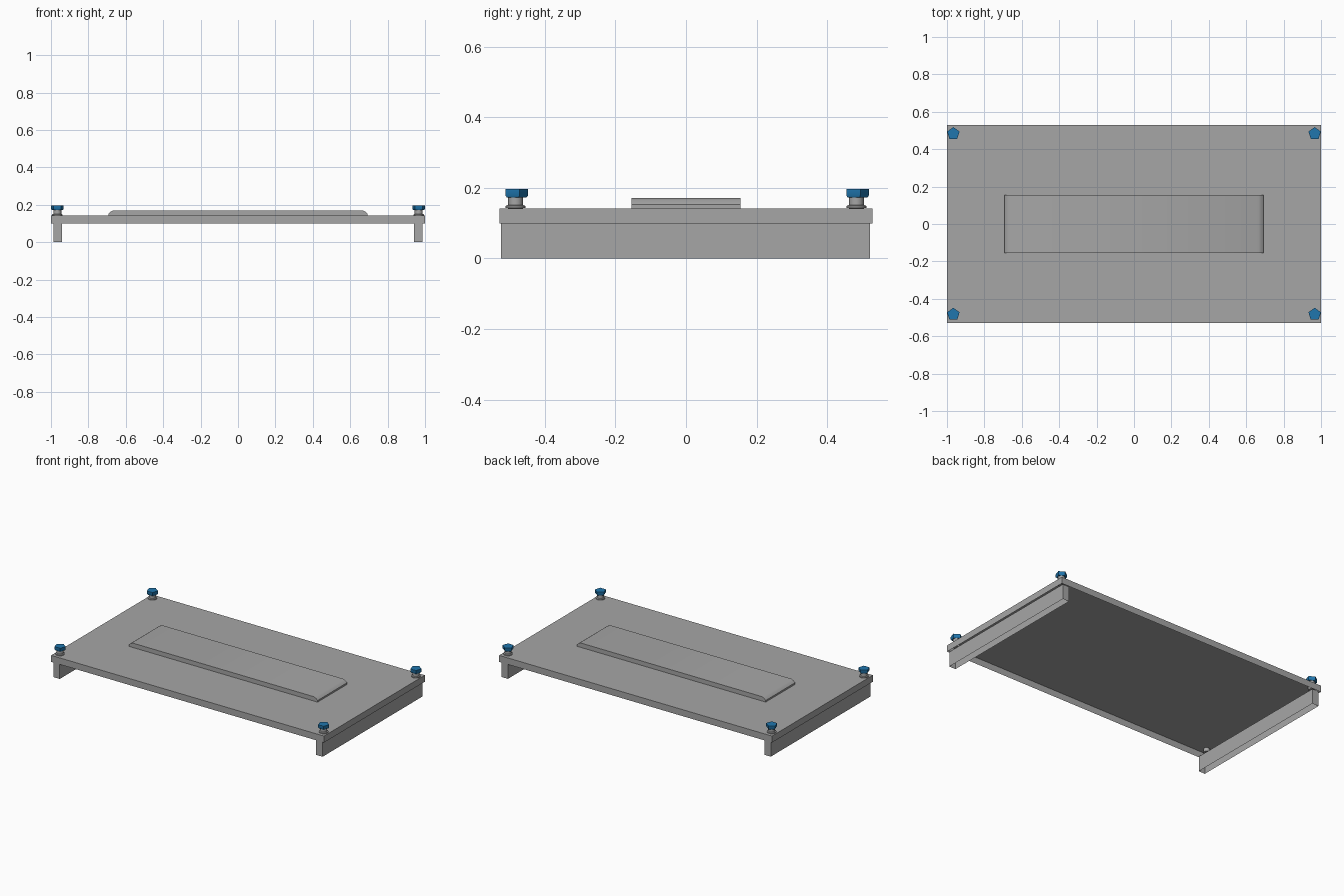
import bpy, bmesh, math

if "Cube" in bpy.data.objects:
    bpy.data.objects.remove(bpy.data.objects["Cube"])


def material(name, rgb):
    m = bpy.data.materials.new(name)
    m.diffuse_color = (*rgb, 1)
    m.use_nodes = True
    m.node_tree.nodes["Principled BSDF"].inputs["Base Color"].default_value = m.diffuse_color
    return m


GREY = material("grey_metal", (0.38, 0.38, 0.38))
BLUE = material("blue_cap", (0.014, 0.18, 0.42))


def finish(name, bm, mat, open_bottom=False):
    bmesh.ops.recalc_face_normals(bm, faces=bm.faces)
    if open_bottom:  # pressed sheet part: hollow underneath
        down = [f for f in bm.faces if f.normal.z < -0.9]
        bmesh.ops.delete(bm, geom=down, context="FACES")
    me = bpy.data.meshes.new(name)
    bm.to_mesh(me)
    bm.free()
    me.materials.append(mat)
    ob = bpy.data.objects.new(name, me)
    bpy.context.collection.objects.link(ob)
    bpy.context.view_layer.objects.active = ob
    ob.select_set(True)
    bpy.ops.object.shade_smooth_by_angle(angle=math.radians(40))
    ob.select_set(False)
    return ob


def prism_y(name, profile, y0, y1, mat):
    """Extrude an (x, z) outline along y, leaving the underside open."""
    bm = bmesh.new()
    face = bm.faces.new([bm.verts.new((x, y0, z)) for x, z in profile])
    ext = bmesh.ops.extrude_face_region(bm, geom=[face])
    verts = [g for g in ext["geom"] if isinstance(g, bmesh.types.BMVert)]
    bmesh.ops.translate(bm, verts=verts, vec=(0, y1 - y0, 0))
    return finish(name, bm, mat, open_bottom=True)


def box(name, x0, x1, y0, y1, z0, z1, mat):
    return prism_y(name, [(x0, z0), (x1, z0), (x1, z1), (x0, z1)], y0, y1, mat)


def turned(name, cx, cy, profile, sides, mat):
    """Stack of rings (radius, z) with one corner pointing to +y."""
    bm = bmesh.new()
    rings = []
    for r, z in profile:
        angles = [math.pi / 2 + 2 * math.pi * i / sides for i in range(sides)]
        rings.append([bm.verts.new((cx + r * math.cos(a), cy + r * math.sin(a), z))
                      for a in angles])
    for a, b in zip(rings, rings[1:]):
        for i in range(sides):
            j = (i + 1) % sides
            bm.faces.new((a[i], a[j], b[j], b[i]))
    bm.faces.new(rings[0])
    bm.faces.new(rings[-1])
    return finish(name, bm, mat)


# Main plate, a shallow tray open underneath
box("plate", -1, 1, -0.528, 0.528, 0.099, 0.142, GREY)

# Raised panel with softened ends
half = [(0.692, 0.142), (0.692, 0.153), (0.680, 0.164), (0.665, 0.171)]
prism_y("raised_panel", half + [(-x, z) for x, z in reversed(half)],
        -0.155, 0.154, GREY)

for sx, side in ((-1, "left"), (1, "right")):
    # Hollow support rail under each short side
    box(f"{side}_rail", *sorted((sx * 0.94, sx * 0.987)), -0.524, 0.522, 0, 0.1, GREY)
    for sy, end in ((-1, "front"), (1, "back")):
        x, y = sx * 0.966, sy * 0.483
        # Bolt shaft through the plate, with a thin flange on top
        turned(f"{side}_{end}_bolt", x, y,
               [(0.020, 0.118), (0.020, 0.142), (0.028, 0.143), (0.028, 0.149),
                (0.021, 0.151), (0.021, 0.176)], 12, GREY)
        # Five-sided blue cap
        turned(f"{side}_{end}_cap", x, y,
               [(0.030, 0.172), (0.035, 0.178), (0.035, 0.197)], 5, BLUE)
